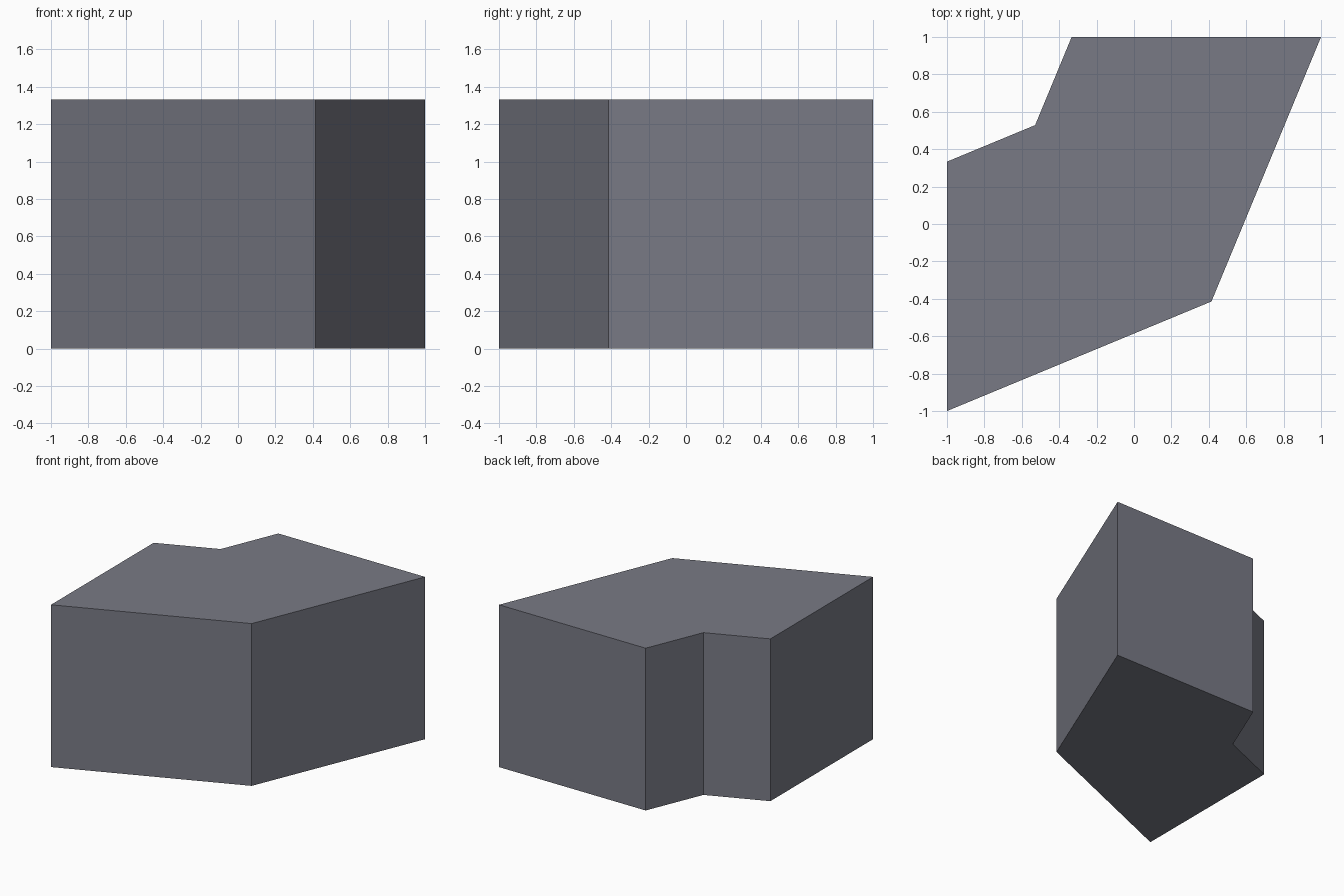
import bpy, bmesh, math

if "Cube" in bpy.data.objects:
    bpy.data.objects.remove(bpy.data.objects["Cube"])

HEIGHT = 4 / 3
SLOPE = math.tan(math.radians(22.5))
NOTCH = (1 / 3 + SLOPE) / (1 + SLOPE)

# Plan outline, mirrored about the diagonal y = -x
outline = [(-1, -1), (SLOPE, -SLOPE), (1, 1),
           (-1 / 3, 1), (-NOTCH, NOTCH), (-1, 1 / 3)]

grey = bpy.data.materials.new("slate_grey")
grey.diffuse_color = (0.19, 0.195, 0.235, 1)
grey.use_nodes = True
grey.node_tree.nodes["Principled BSDF"].inputs["Base Color"].default_value = grey.diffuse_color

# Extrude the outline into a closed block
bm = bmesh.new()
base = bm.faces.new([bm.verts.new((x, y, 0)) for x, y in outline])
top = bmesh.ops.extrude_face_region(bm, geom=[base], use_keep_orig=True)
bmesh.ops.translate(bm, vec=(0, 0, HEIGHT),
                    verts=[g for g in top["geom"] if isinstance(g, bmesh.types.BMVert)])
bmesh.ops.recalc_face_normals(bm, faces=bm.faces)

mesh = bpy.data.meshes.new("chevron_block")
bm.to_mesh(mesh)
bm.free()
mesh.materials.append(grey)
block = bpy.data.objects.new("chevron_block", mesh)
bpy.context.collection.objects.link(block)
